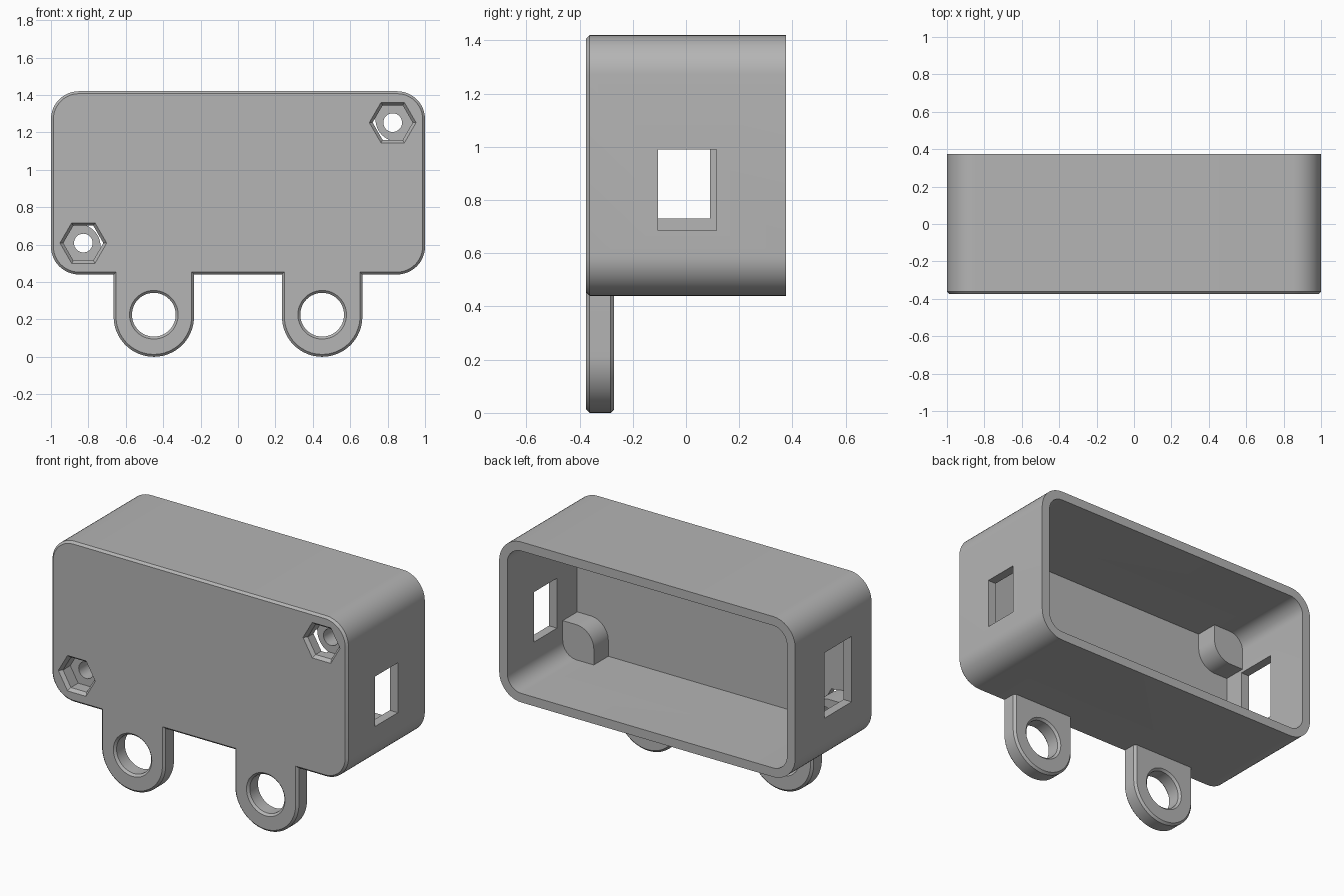
import bpy, bmesh, math

cube = bpy.data.objects.get("Cube")
if cube:
    bpy.data.objects.remove(cube, do_unlink=True)

MID = 0.93                     # height of the box centre
FRONT, BACK = -0.375, 0.375
C = 0.013                      # chamfer size

grey = bpy.data.materials.new("plain grey")
grey.use_nodes = True
colour = (0.46, 0.46, 0.46, 1)
grey.diffuse_color = colour
grey.node_tree.nodes["Principled BSDF"].inputs["Base Color"].default_value = colour


# Outlines are lists of (x, z) points
def arc(cx, cz, r, start, sweep, n):
    return [(cx + r * math.cos(math.radians(start + sweep * i / n)),
             cz + r * math.sin(math.radians(start + sweep * i / n))) for i in range(n + 1)]


def rounded_rect(cx, cz, w, h, radii):
    pts = []
    signs = [(1, 1), (-1, 1), (-1, -1), (1, -1)]
    for i, ((sx, sz), r) in enumerate(zip(signs, radii)):
        x, z = cx + sx * (w / 2 - r), cz + sz * (h / 2 - r)
        pts += arc(x, z, r, 90 * i, 90, 12) if r else [(x, z)]
    return pts


def ngon(cx, cz, r, n):
    return arc(cx, cz, r, 0, 360, n)[:-1]


def lug_outline(cx, r):
    top = MID - 0.46
    return [(cx + r, top), (cx - r, top)] + arc(cx, 0.215, r, 180, 180, 32)


def loft(name, sections):
    """Solid through (y, outline) sections with equal point counts."""
    bm = bmesh.new()
    rings = [[bm.verts.new((x, y, z)) for x, z in pts] for y, pts in sections]
    for a, b in zip(rings, rings[1:]):
        for i in range(len(a)):
            j = (i + 1) % len(a)
            bm.faces.new((a[i], a[j], b[j], b[i]))
    bm.faces.new(rings[0])
    bm.faces.new(rings[-1])
    bmesh.ops.recalc_face_normals(bm, faces=bm.faces)
    mesh = bpy.data.meshes.new(name)
    bm.to_mesh(mesh)
    bm.free()
    mesh.materials.append(grey)
    ob = bpy.data.objects.new(name, mesh)
    bpy.context.collection.objects.link(ob)
    return ob


def combine(target, tool, operation):
    mod = target.modifiers.new(operation.lower(), "BOOLEAN")
    mod.operation, mod.solver, mod.object = operation, "EXACT", tool
    bpy.context.view_layer.objects.active = target
    bpy.ops.object.modifier_apply(modifier=mod.name)
    bpy.data.objects.remove(tool, do_unlink=True)


# Box shell: chamfered front, open back
def shell_outline(inset, r):
    return rounded_rect(0, MID, 2 - 2 * inset, 0.98 - 2 * inset, [r] * 4)


body = loft("enclosure_body", [(FRONT, shell_outline(C, 0.15 - C)),
                               (FRONT + C, shell_outline(0, 0.15)),
                               (BACK, shell_outline(0, 0.15))])
inner = shell_outline(0.055, 0.095)
combine(body, loft("cavity", [(-0.3, inner), (BACK + 0.1, inner)]), "DIFFERENCE")

# Corner posts inside the shell
for sx in (-1, 1):
    for sz in (-1, 1):
        radii = [0.12, 0, 0.12, 0] if sx * sz > 0 else [0, 0.12, 0, 0.12]
        leaf = rounded_rect(sx * 0.855, MID + sz * 0.34, 0.24, 0.24, radii)
        combine(body, loft("corner_post", [(-0.33, leaf), (-0.16, leaf)]), "UNION")

# Mounting lugs with chamfered rims and holes
LUG_BACK = -0.27
for cx in (-0.45, 0.45):
    full, small = lug_outline(cx, 0.215), lug_outline(cx, 0.215 - C)
    lug = loft("mounting_lug", [(FRONT, small), (FRONT + C, full),
                                (LUG_BACK - C, full), (LUG_BACK, small)])
    combine(body, lug, "UNION")
    bore = [ngon(cx, 0.225, r, 48) for r in (0.117, 0.13, 0.143)]
    hole = loft("lug_hole", [(FRONT - C, bore[2]), (FRONT + C, bore[0]),
                             (LUG_BACK - C, bore[0]), (LUG_BACK + C, bore[2])])
    combine(body, hole, "DIFFERENCE")

# Hexagonal nut pockets and screw holes in two opposite corners
for s in (-1, 1):
    x, z = s * 0.827, MID + s * 0.322
    pocket = loft("nut_pocket", [(FRONT - 0.02, ngon(x, z, 0.143, 6)),
                                 (FRONT + 0.02, ngon(x, z, 0.107, 6)),
                                 (FRONT + 0.09, ngon(x, z, 0.107, 6))])
    combine(body, pocket, "DIFFERENCE")
    screw = ngon(x, z, 0.05, 32)
    combine(body, loft("screw_hole", [(FRONT - 0.1, screw), (0, screw)]), "DIFFERENCE")

# Rectangular side openings: side, y range, z range
for s, y0, y1, z0, z1 in ((1, -0.105, 0.115, 0.685, 0.99),
                          (-1, -0.17, 0.09, 0.73, 1.13)):
    rect = rounded_rect(s, (z0 + z1) / 2, 0.2, z1 - z0, [0] * 4)
    combine(body, loft("side_opening", [(y0, rect), (y1, rect)]), "DIFFERENCE")

# Smooth the rounded surfaces, keep edges crisp
bpy.ops.object.select_all(action="DESELECT")
body.select_set(True)
bpy.context.view_layer.objects.active = body
bpy.ops.object.shade_smooth_by_angle(angle=math.radians(30))
